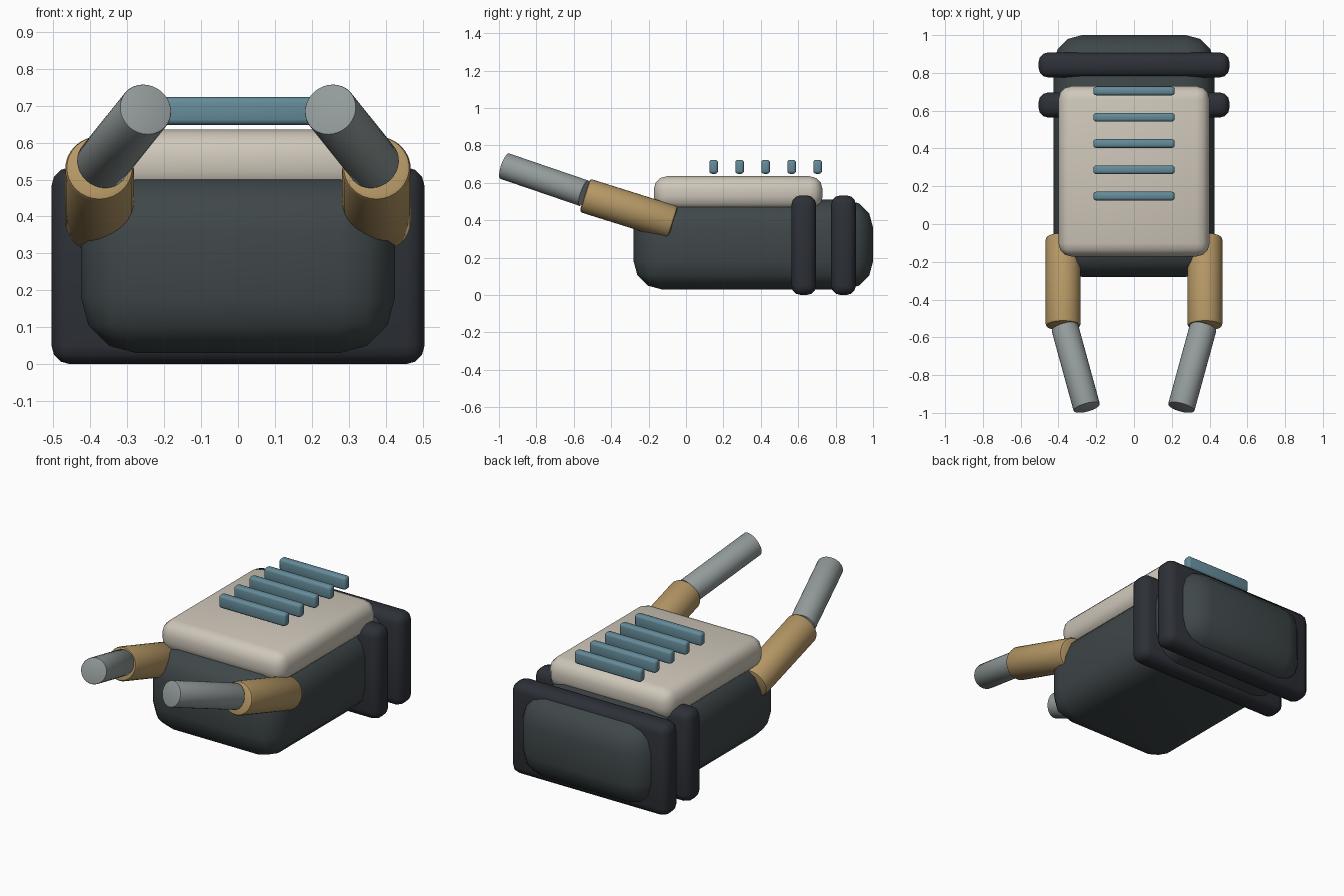
import bpy, math
from mathutils import Vector

if "Cube" in bpy.data.objects:
    bpy.data.objects.remove(bpy.data.objects["Cube"])


def material(name, rgb):
    m = bpy.data.materials.new(name)
    m.diffuse_color = (*rgb, 1)
    m.use_nodes = True
    m.node_tree.nodes["Principled BSDF"].inputs["Base Color"].default_value = m.diffuse_color
    return m


CHARCOAL = material("charcoal", (0.05, 0.063, 0.067))
BLACK = material("black rubber", (0.026, 0.03, 0.038))
CREAM = material("cream", (0.62, 0.57, 0.49))
BLUE = material("blue", (0.13, 0.26, 0.32))
TAN = material("tan", (0.46, 0.31, 0.13))
STEEL = material("steel", (0.29, 0.33, 0.325))


def finish(name, mat, bevel, segments):
    ob = bpy.context.object
    ob.name = name
    ob.data.materials.append(mat)
    if bevel:
        mod = ob.modifiers.new("bevel", "BEVEL")
        mod.width, mod.segments = bevel, segments
        mod.limit_method = 'ANGLE'
        mod.angle_limit = math.radians(40)
        bpy.ops.object.modifier_apply(modifier=mod.name)
    bpy.ops.object.shade_smooth_by_angle(angle=math.radians(35))
    return ob


def box(name, lo, hi, mat, bevel, segments=3):
    lo, hi = Vector(lo), Vector(hi)
    bpy.ops.mesh.primitive_cube_add(size=1, location=(lo + hi) / 2)
    bpy.context.object.scale = hi - lo
    bpy.ops.object.transform_apply(location=False, rotation=False, scale=True)
    return finish(name, mat, bevel, segments)


def rod(name, a, b, radius, mat, bevel):
    a, b = Vector(a), Vector(b)
    bpy.ops.mesh.primitive_cylinder_add(vertices=32, radius=radius, depth=(b - a).length,
                                        location=(a + b) / 2)
    bpy.context.object.rotation_euler = (b - a).to_track_quat('Z', 'Y').to_euler()
    return finish(name, mat, bevel, 2)


# main body and top plate
box("body", (-0.425, -0.28, 0.03), (0.425, 1.0, 0.51), CHARCOAL, 0.15)
box("top_plate", (-0.40, -0.172, 0.455), (0.40, 0.73, 0.635), CREAM, 0.07)

# thick bands around the rear
for i, y in enumerate((0.63, 0.842)):
    box(f"band_{i + 1}", (-0.505, y - 0.066, 0), (0.505, y + 0.066, 0.533), BLACK, 0.05)

# row of floating slats
for i in range(5):
    y = 0.148 + 0.139 * i
    box(f"slat_{i + 1}", (-0.215, y - 0.023, 0.648), (0.215, y + 0.023, 0.723), BLUE, 0.015)

# pair of two-part arms
for side, s in (("left", -1), ("right", 1)):
    rod(f"{side}_upper_arm", (s * 0.375, -0.07, 0.385), (s * 0.375, -0.542, 0.533), 0.093, TAN, 0.015)
    rod(f"{side}_forearm", (s * 0.367, -0.545, 0.544), (s * 0.25, -0.972, 0.69), 0.072, STEEL, 0.004)
